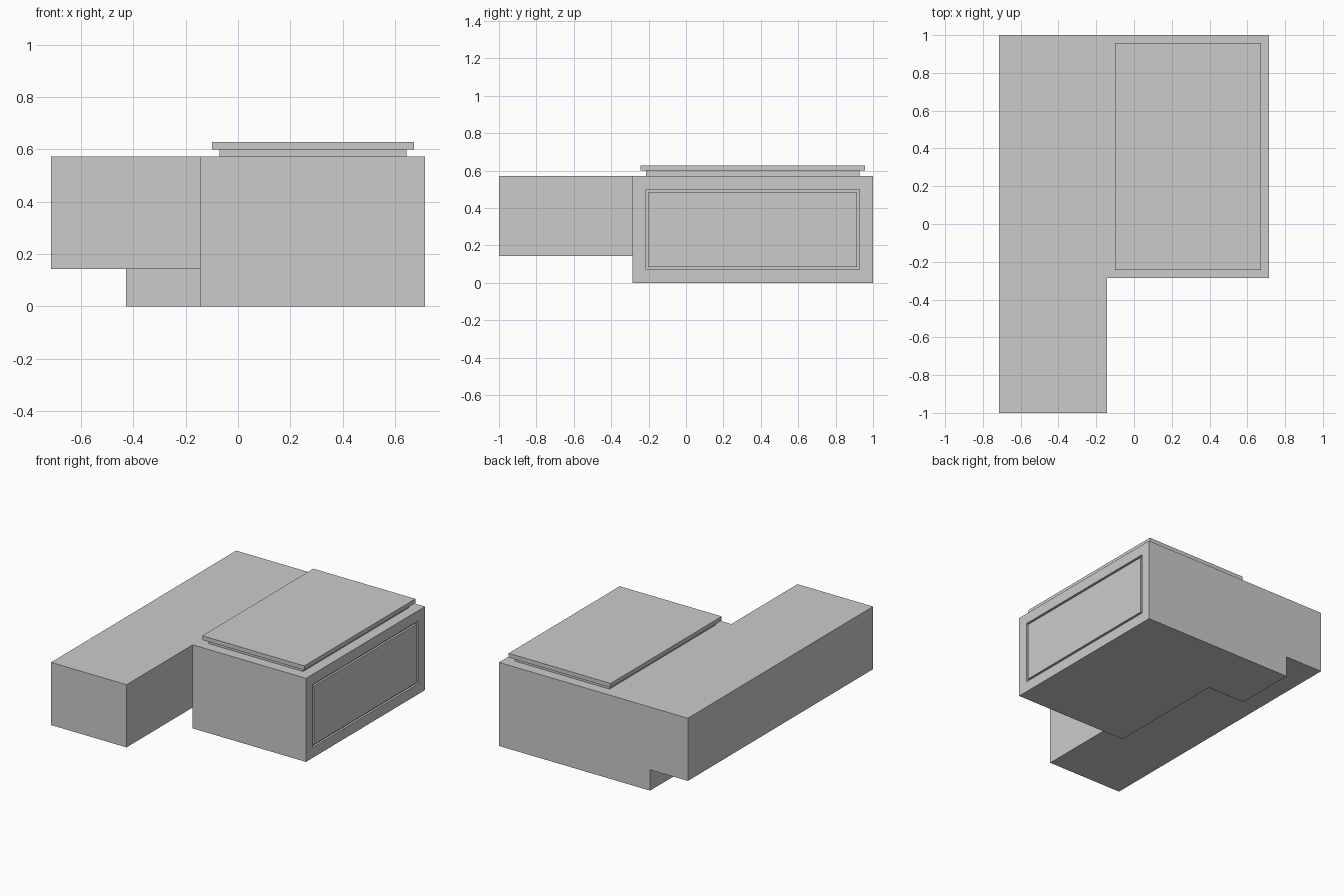
import bpy, bmesh
from mathutils import Vector

if "Cube" in bpy.data.objects:
    bpy.data.objects.remove(bpy.data.objects["Cube"])

U = 1 / 7  # design unit: the body is 10 x 14 x 4 units

grey = bpy.data.materials.new("light_grey")
grey.diffuse_color = (0.6, 0.6, 0.6, 1)
grey.use_nodes = True
grey.node_tree.nodes["Principled BSDF"].inputs["Base Color"].default_value = grey.diffuse_color


def finish(bm, name):
    bmesh.ops.scale(bm, vec=(U, U, U), verts=bm.verts)
    mesh = bpy.data.meshes.new(name)
    bm.to_mesh(mesh)
    bm.free()
    mesh.materials.append(grey)
    obj = bpy.data.objects.new(name, mesh)
    bpy.context.collection.objects.link(obj)
    return obj


def box(name, lo, hi):
    bm = bmesh.new()
    bmesh.ops.create_cube(bm, size=1)
    for v in bm.verts:
        v.co = Vector([(a + b) / 2 + c * (b - a) for a, b, c in zip(lo, hi, v.co)])
    return finish(bm, name)


# Body: outer skin of the filled cells in a coarse grid
axes = [(-5, -3, -1, 5), (-7, -2, 4, 7), (0, 1, 4)]


def filled(i, j, k):
    if not (0 <= i < 3 and 0 <= j < 3 and 0 <= k < 2):
        return False
    if i == 2:
        return j > 0                  # main block
    return k == 1 or (i == 1 and j == 2)  # raised wing and its rear support


bm = bmesh.new()
for i in range(3):
    for j in range(3):
        for k in range(2):
            if not filled(i, j, k):
                continue
            for a in range(3):
                for s in (0, 1):
                    n = [i, j, k]
                    n[a] += 2 * s - 1
                    if filled(*n):
                        continue
                    b, c = (a + 1) % 3, (a + 2) % 3
                    quad = []
                    for db, dc in ((0, 0), (1, 0), (1, 1), (0, 1)):
                        p = [i, j, k]
                        p[a] += s
                        p[b] += db
                        p[c] += dc
                        quad.append(bm.verts.new([axes[d][p[d]] for d in range(3)]))
                    bm.faces.new(quad if s else quad[::-1])
bmesh.ops.remove_doubles(bm, verts=bm.verts, dist=1e-4)
bmesh.ops.dissolve_limit(bm, angle_limit=0.01, verts=bm.verts, edges=bm.edges)
bm.normal_update()

# Side door: recessed groove around a flush panel on the right wall
door = max(bm.faces, key=lambda f: f.calc_center_median().x)
bmesh.ops.inset_individual(bm, faces=[door], thickness=0.5, use_even_offset=True)


def push(face, dx):
    new = bmesh.ops.extrude_discrete_faces(bm, faces=[face])["faces"][0]
    bmesh.ops.translate(bm, vec=(dx, 0, 0), verts=new.verts)
    bm.normal_update()
    return new


door = push(door, -0.1)
bmesh.ops.inset_individual(bm, faces=[door], thickness=0.1, use_even_offset=True)
door = push(door, 0.1)
finish(bm, "body")

# Roof cover: narrow plinth with an overhanging slab
box("roof_plinth", (-0.5, -1.5, 4), (4.5, 6.5, 4.2))
box("roof_slab", (-0.7, -1.7, 4.2), (4.7, 6.7, 4.4))
